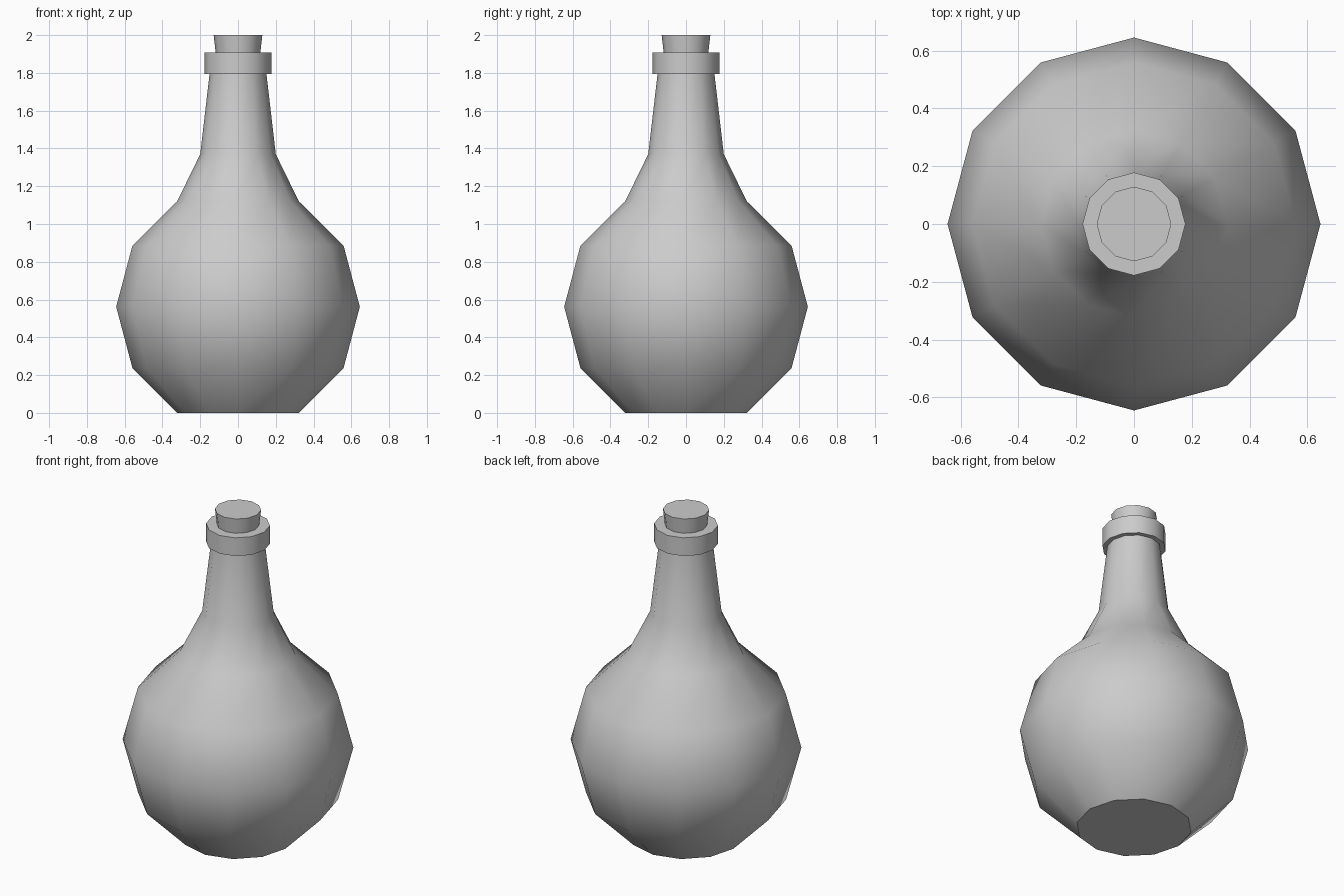
import bpy, bmesh
from math import cos, sin, radians, tau

if "Cube" in bpy.data.objects:
    bpy.data.objects.remove(bpy.data.objects["Cube"])

SIDES = 12


def lathe(name, profile):
    """Revolve (radius, height) points into a capped 12-sided solid."""
    bm = bmesh.new()
    rings = [[bm.verts.new((r * cos(tau * i / SIDES), r * sin(tau * i / SIDES), z))
              for i in range(SIDES)] for r, z in profile]
    for low, high in zip(rings, rings[1:]):
        for i in range(SIDES):
            j = (i + 1) % SIDES
            bm.faces.new((low[i], low[j], high[j], high[i]))
    bm.faces.new(rings[0][::-1])
    bm.faces.new(rings[-1])
    mesh = bpy.data.meshes.new(name)
    bm.to_mesh(mesh)
    bm.free()
    obj = bpy.data.objects.new(name, mesh)
    bpy.context.collection.objects.link(obj)
    bpy.ops.object.select_all(action='DESELECT')
    obj.select_set(True)
    bpy.context.view_layer.objects.active = obj
    bpy.ops.object.shade_smooth_by_angle(angle=radians(40))
    return obj


# Round flask with tapering neck
lathe("flask_body", [(0.322, 0), (0.559, 0.238), (0.645, 0.562), (0.559, 0.885),
                     (0.322, 1.12), (0.20, 1.37), (0.15, 1.80)])

# Collar around the mouth
lathe("neck_collar", [(0.178, 1.795), (0.178, 1.907)])

# Stopper, wider at the top
lathe("cork", [(0.116, 1.89), (0.129, 2.0)])
